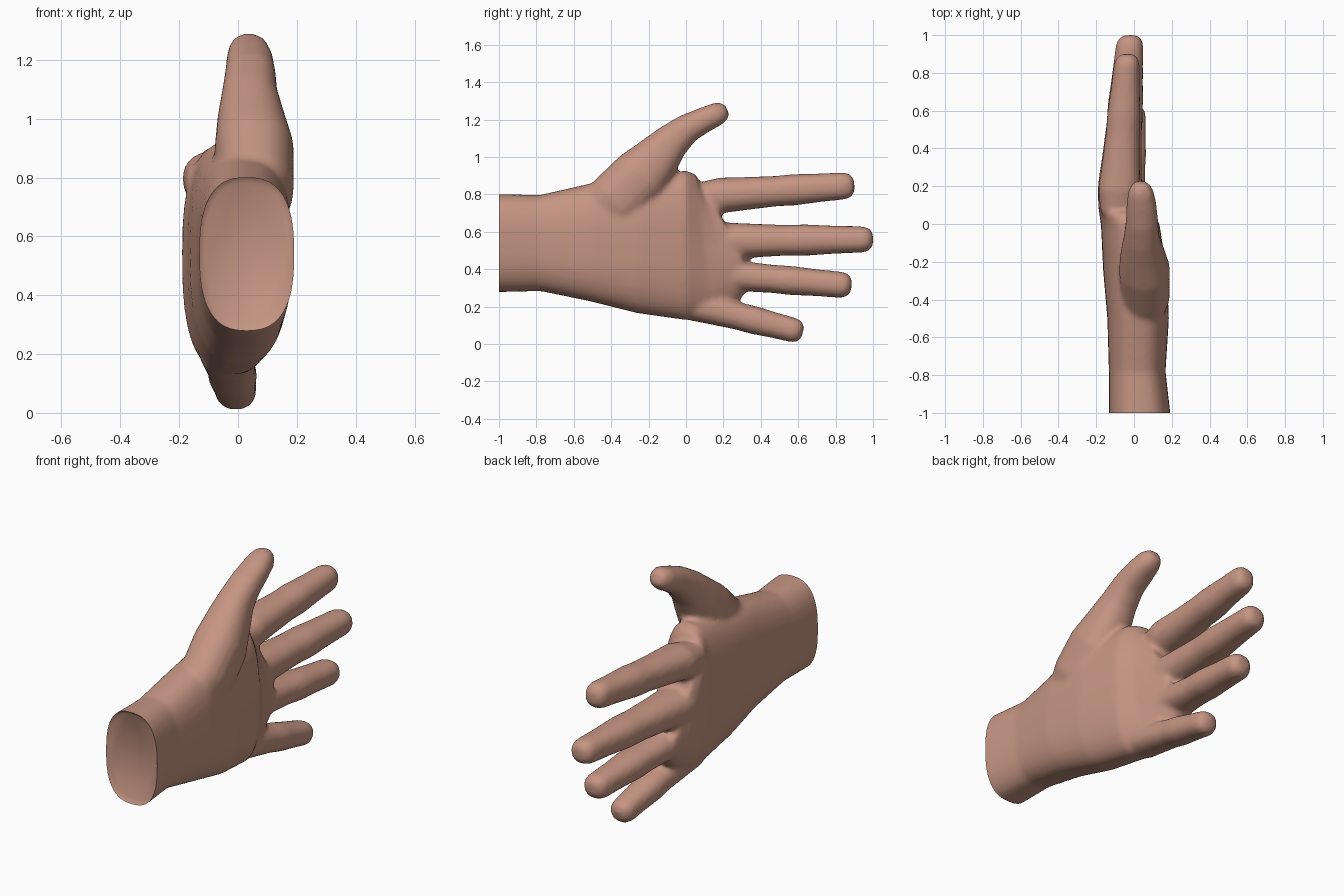
import bpy, bmesh
from math import cos, sin, pi, copysign, radians
from mathutils import Vector

cube = bpy.data.objects.get("Cube")
if cube:
    bpy.data.objects.remove(cube, do_unlink=True)

skin = bpy.data.materials.new("warm skin")
skin.use_nodes = True
skin.diffuse_color = (0.56, 0.30, 0.225, 1)
skin.node_tree.nodes["Principled BSDF"].inputs["Base Color"].default_value = skin.diffuse_color


def loft(bm, sections, power=2.0, sides=20):
    """Skin capped rings; a section is x, y, z, half width, half thickness."""
    rings = []
    centres = [Vector(s[:3]) for s in sections]
    for i, (x, y, z, width, thick) in enumerate(sections):
        ahead = centres[min(i + 1, len(centres) - 1)] - centres[max(i - 1, 0)]
        ahead.x = 0
        across = Vector((1, 0, 0)).cross(ahead.normalized())
        ring = []
        for k in range(sides):
            a = 2 * pi * k / sides
            u = copysign(abs(cos(a)) ** (2 / power), cos(a))
            v = copysign(abs(sin(a)) ** (2 / power), sin(a))
            ring.append(bm.verts.new(centres[i] + across * u * width + Vector((v * thick, 0, 0))))
        rings.append(ring)
    for low, high in zip(rings, rings[1:]):
        for k in range(sides):
            n = (k + 1) % sides
            bm.faces.new((low[k], low[n], high[n], high[k]))
    bm.faces.new(rings[0][::-1])
    bm.faces.new(rings[-1])


def finger(bm, root, tip, root_size, tip_size):
    """Tapered finger with a thick knuckle, slim joints and a round tip."""
    root, tip = Vector(root), Vector(tip)
    length = (tip - root).length
    sections = []
    for t, swell in ((0, .8), (.15, 1.04), (.32, 1), (.5, .97), (.62, 1.03), (.78, .98)):
        size = [(a + (b - a) * t) * swell for a, b in zip(root_size, tip_size)]
        sections.append((*root.lerp(tip, t), *size))
    r = tip_size[0]
    for back, scale in ((.75, 1), (.32, .87), (.1, .62), (0, .4)):
        sections.append((*root.lerp(tip, 1 - back * r / length),
                         tip_size[0] * scale, tip_size[1] * scale))
    loft(bm, sections, 2.3)


bm = bmesh.new()

# Wrist and palm, run past the wrist so it can be trimmed flat
loft(bm, [
    (.03, -1.06, .54, .262, .162),
    (.03, -1, .54, .262, .162),
    (.017, -.78, .54, .257, .15),
    (.022, -.5, .545, .318, .163),
    (.005, -.25, .53, .365, .168),
    (-.02, 0, .528, .4, .155),
    (-.055, .1, .53, .38, .135),
    (-.07, .18, .55, .33, .12),
    (-.07, .24, .58, .27, .10)], 2.6, 32)

# Four fingers: index, middle, ring, little
finger(bm, (-.085, .06, .785), (-.035, .9, .85), (.095, .115), (.073, .068))
finger(bm, (-.085, .06, .55), (-.02, 1, .56), (.1, .12), (.07, .073))
finger(bm, (-.08, .04, .385), (-.02, .885, .312), (.085, .112), (.07, .073))
finger(bm, (-.04, -.06, .235), (-.005, .625, .062), (.085, .098), (.066, .07))

# Thumb with its fleshy base
loft(bm, [
    (.05, -.52, .66, .12, .09),
    (.06, -.38, .76, .16, .13),
    (.055, -.24, .9, .155, .135),
    (.045, -.15, 1, .125, .115),
    (.04, -.075, 1.085, .098, .095),
    (.042, .01, 1.155, .078, .086),
    (.04, .1, 1.2, .068, .08),
    (.037, .17, 1.232, .062, .068),
    (.035, .205, 1.247, .047, .05),
    (.035, .22, 1.254, .028, .03)], 2.3)

bmesh.ops.recalc_face_normals(bm, faces=bm.faces)
mesh = bpy.data.meshes.new("hand")
bm.to_mesh(mesh)
bm.free()
hand = bpy.data.objects.new("hand", mesh)
bpy.context.collection.objects.link(hand)

# Fuse the parts into one skin and soften the webbing
fuse = hand.modifiers.new("fuse", 'REMESH')
fuse.mode = 'VOXEL'
fuse.voxel_size = 0.014
soften = hand.modifiers.new("soften", 'SMOOTH')
soften.factor = 0.5
soften.iterations = 7
graph = bpy.context.evaluated_depsgraph_get()
fused = bpy.data.meshes.new_from_object(hand.evaluated_get(graph))
hand.modifiers.clear()

# Trim the wrist flat and close it with a shallow recess
bm = bmesh.new()
bm.from_mesh(fused)
bmesh.ops.bisect_plane(bm, geom=bm.verts[:] + bm.edges[:] + bm.faces[:],
                       plane_co=(0, -1, 0), plane_no=(0, 1, 0), clear_inner=True)
rim = [e for e in bm.edges if e.is_boundary]
cap = bmesh.ops.contextual_create(bm, geom=rim)["faces"]
bmesh.ops.recalc_face_normals(bm, faces=bm.faces)
bmesh.ops.inset_region(bm, faces=cap, thickness=.02, depth=-.015)
fused.materials.clear()
fused.materials.append(skin)
for face in bm.faces:
    face.material_index = 0
bm.to_mesh(fused)
bm.free()
hand.data = fused
bpy.data.meshes.remove(mesh)
fused.name = "hand"

bpy.context.view_layer.objects.active = hand
hand.select_set(True)
bpy.ops.object.shade_smooth_by_angle(angle=radians(40))
